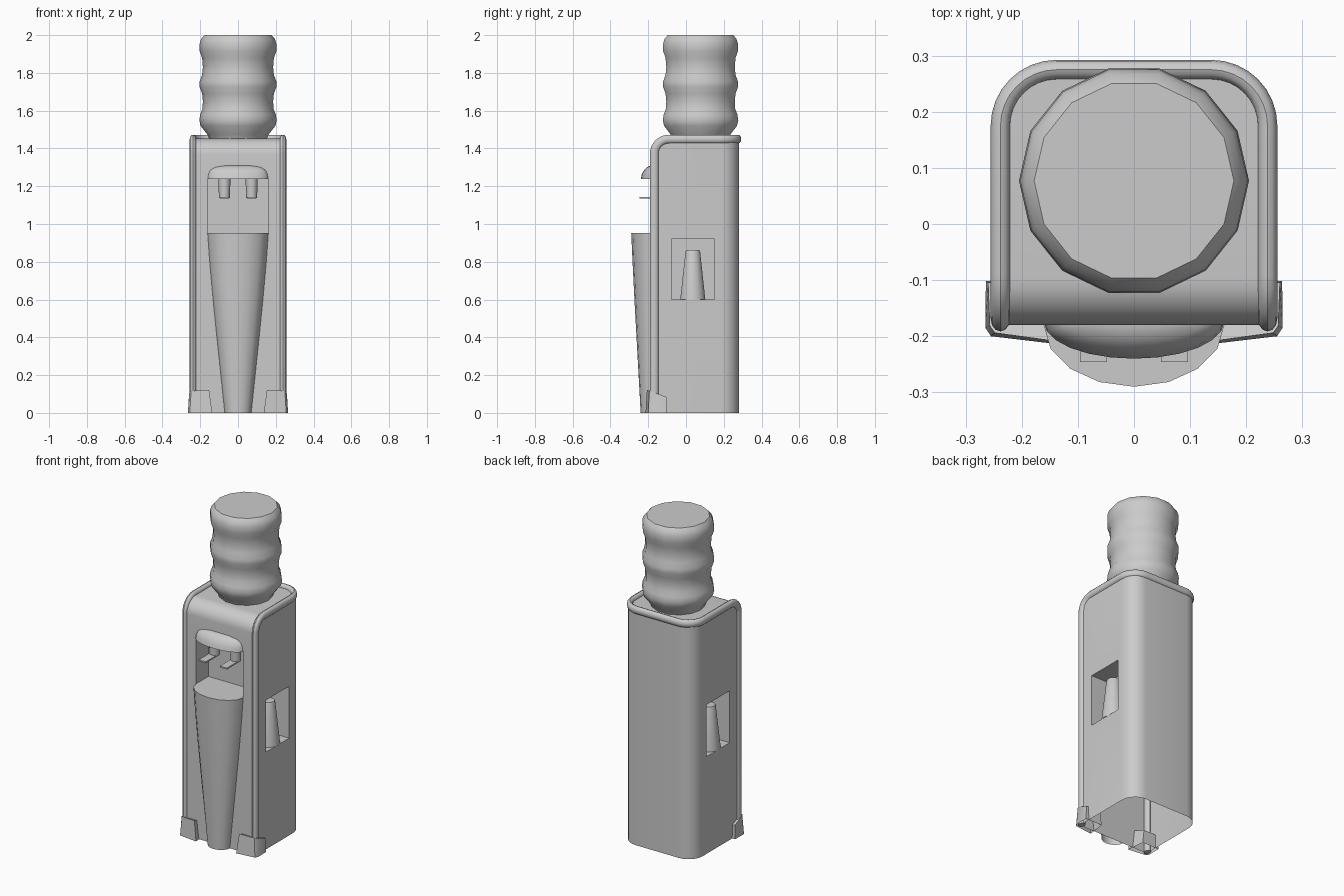
import bpy, bmesh
from math import sin, cos, pi, radians
from mathutils import Vector

if "Cube" in bpy.data.objects:
    bpy.data.objects.remove(bpy.data.objects["Cube"])


def finish(name, bm, angle=35):
    bmesh.ops.recalc_face_normals(bm, faces=bm.faces[:])
    me = bpy.data.meshes.new(name)
    bm.to_mesh(me)
    bm.free()
    ob = bpy.data.objects.new(name, me)
    bpy.context.collection.objects.link(ob)
    smooth(ob, angle)
    return ob


def smooth(ob, angle=35):
    bpy.ops.object.select_all(action='DESELECT')
    ob.select_set(True)
    bpy.context.view_layer.objects.active = ob
    bpy.ops.object.shade_smooth_by_angle(angle=radians(angle))


def loft(name, rings, closed=True, cap_start=False, cap_end=False):
    """Skin a list of point rings."""
    bm = bmesh.new()
    rows = [[bm.verts.new(p) for p in r] for r in rings]
    n = len(rows[0])
    for a, b in zip(rows, rows[1:]):
        for i in range(n if closed else n - 1):
            j = (i + 1) % n
            bm.faces.new((a[i], a[j], b[j], b[i]))
    if cap_start:
        bm.faces.new(rows[0])
    if cap_end:
        bm.faces.new(rows[-1])
    return finish(name, bm)


def lathe(name, profile, cx, cy, sides, **caps):
    return loft(name, [[(cx + r * cos(2 * pi * i / sides), cy + r * sin(2 * pi * i / sides), z)
                        for i in range(sides)] for r, z in profile], **caps)


def bow(name, levels, y0, seg, **caps):
    """Half-ellipse sections bulging to the front: (z, half width, depth)."""
    return loft(name, [[(w * cos(pi * i / seg), y0 - d * sin(pi * i / seg), z)
                        for i in range(seg + 1)] for z, w, d in levels], closed=False, **caps)


def box(name, lo, hi):
    bm = bmesh.new()
    bmesh.ops.create_cube(bm, size=1)
    for v in bm.verts:
        v.co = [l + (c + 0.5) * (h - l) for c, l, h in zip(v.co, lo, hi)]
    return finish(name, bm)


# Cabinet: side profile extruded across, back corners rounded
W, FRONT, BACK, TOP, R = 0.244, -0.18, 0.281, 1.452, 0.085
prof = [(BACK, 0), (FRONT, 0)]
prof += [(FRONT + R - R * cos(a), TOP - R + R * sin(a)) for a in [pi / 2 * i / 8 for i in range(9)]]
prof += [(BACK, TOP)]
bm = bmesh.new()
face = bm.faces.new([bm.verts.new((-W, y, z)) for y, z in prof])
ext = bmesh.ops.extrude_face_region(bm, geom=[face])
bmesh.ops.translate(bm, vec=(2 * W, 0, 0),
                    verts=[v for v in ext['geom'] if isinstance(v, bmesh.types.BMVert)])
edges = [e for e in bm.edges if all(abs(v.co.y - BACK) < 1e-4 for v in e.verts)
         and abs(e.verts[0].co.z - e.verts[1].co.z) > 1]
bmesh.ops.bevel(bm, geom=edges, offset=0.095, segments=6, profile=0.5, affect='EDGES')
cabinet = finish("cabinet", bm)

# Tap recess and cup pockets
cutters = [box("tap_recess_cutter", (-0.16, -0.4, 0.953), (0.16, -0.06, 1.237))]
for s in (-1, 1):
    xs = sorted((s * 0.125, s * 0.4))
    cutters.append(box("cup_pocket_cutter", (xs[0], -0.077, 0.6), (xs[1], 0.15, 0.92)))
for c in cutters:
    c.hide_render = True
    m = cabinet.modifiers.new("cut", 'BOOLEAN')
    m.operation, m.solver, m.object = 'DIFFERENCE', 'EXACT', c
bpy.context.view_layer.update()
mesh = bpy.data.meshes.new_from_object(
    cabinet.evaluated_get(bpy.context.evaluated_depsgraph_get()))
cabinet.modifiers.clear()
cabinet.data = mesh
for c in cutters:
    bpy.data.objects.remove(c)

# Open underside
bm = bmesh.new()
bm.from_mesh(mesh)
under = [f for f in bm.faces if all(v.co.z < 1e-3 for v in f.verts)]
bmesh.ops.delete(bm, geom=under, context='FACES')
bm.to_mesh(mesh)
bm.free()
smooth(cabinet)

# Trim tube running up the front, along the sides and round the back
arc = [pi / 2 * i / 8 for i in range(9)]
path = [(Vector((0.238, -0.168, 0)), Vector((1, 0, 0)))]
path += [(Vector((0.238, -0.09 - 0.078 * cos(a), 1.371 + 0.078 * sin(a))), Vector((1, 0, 0))) for a in arc]
path += [(Vector((0.138 + 0.1 * cos(a), 0.175 + 0.1 * sin(a), 1.449)),
          Vector((cos(a), sin(a), 0))) for a in arc]
flip = Vector((-1, 1, 1))
path += [(p * flip, n * flip) for p, n in reversed(path)]
rings = []
for i, (p, n) in enumerate(path):
    before = (p - path[i - 1][0]).normalized() if i else Vector()
    after = (path[i + 1][0] - p).normalized() if i + 1 < len(path) else Vector()
    up = n.cross((before + after).normalized())
    rings.append([p + n * (0.0175 * cos(t)) + up * (0.0235 * sin(t))
                  for t in [2 * pi * k / 12 for k in range(12)]])
loft("trim_tube", rings, cap_start=True, cap_end=True)

# Water bottle
lathe("water_bottle", [(0.15, 1.445), (0.163, 1.475), (0.198, 1.52), (0.205, 1.55), (0.2, 1.58),
                       (0.188, 1.61), (0.186, 1.65), (0.19, 1.69), (0.203, 1.725), (0.203, 1.755),
                       (0.19, 1.79), (0.186, 1.83), (0.19, 1.88), (0.203, 1.915), (0.203, 1.955),
                       (0.195, 1.98), (0.178, 2.0)], 0, 0.077, 14, cap_end=True)

# Drip column and tap hood
bow("drip_column", [(0, 0.07, 0.06), (0.2, 0.091, 0.071), (0.4, 0.112, 0.082), (0.6, 0.132, 0.093),
                    (0.8, 0.15, 0.103), (0.953, 0.161, 0.11)], FRONT, 8, cap_end=True)
bow("tap_hood", [(1.237, 0.161, 0.066), (1.262, 0.159, 0.06), (1.285, 0.148, 0.048),
                 (1.3, 0.125, 0.033), (1.31, 0.07, 0.012)], -0.174, 12, cap_start=True, cap_end=True)

for s, side in ((-1, "left"), (1, "right")):
    # Taps with push paddles
    x = s * 0.072
    lathe(side + "_tap", [(0.029, 1.137), (0.032, 1.238)], x, -0.125, 12, cap_start=True)
    box(side + "_tap_paddle", (x - 0.024, -0.246, 1.135), (x + 0.024, -0.12, 1.144))
    # Upturned paper cup stack
    lathe(side + "_cups", [(0.068, 0.6), (0.04, 0.852), (0.036, 0.862)], s * 0.181, 0.036, 14, cap_end=True)
    # Corner foot, open underneath
    low = [(0.137, -0.214), (0.255, -0.2), (0.265, -0.185), (0.264, -0.102), (0.15, -0.102)]
    high = [(0.153, -0.207, 0.122), (0.248, -0.194, 0.116), (0.257, -0.182, 0.112),
            (0.26, -0.104, 0.085), (0.16, -0.104, 0.085)]
    loft(side + "_foot", [[(s * a, b, 0) for a, b in low], [(s * a, b, c) for a, b, c in high]],
         cap_end=True)
